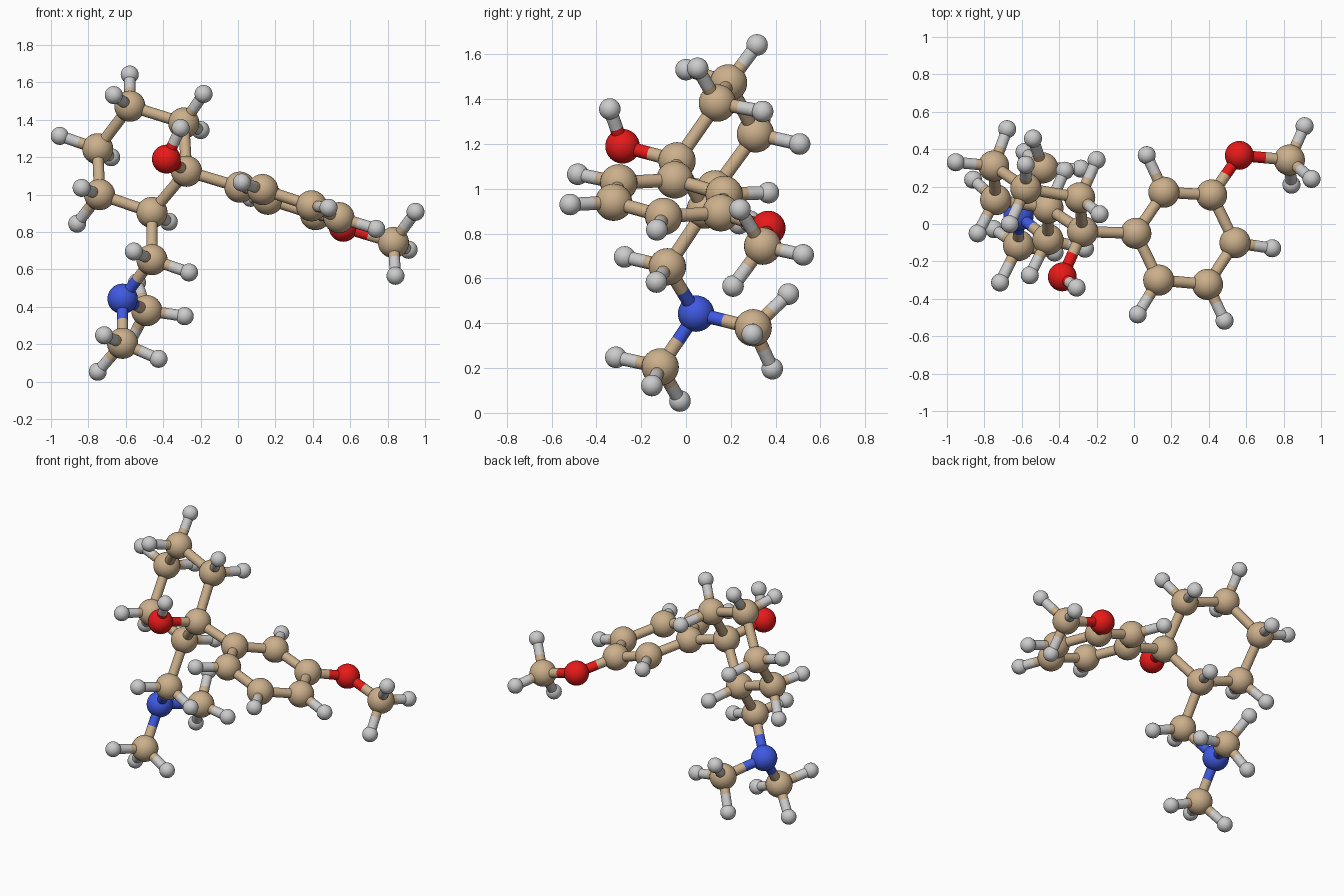
import bpy, bmesh
from mathutils import Vector

if "Cube" in bpy.data.objects:
    bpy.data.objects.remove(bpy.data.objects["Cube"])

BOND_RADIUS = 0.03
RADIUS = {"carbon": 0.083, "hydrogen": 0.048, "oxygen": 0.077, "nitrogen": 0.081}
COLOUR = {"carbon": (0.60, 0.43, 0.26, 1), "oxygen": (0.80, 0.01, 0.01, 1),
          "nitrogen": (0.05, 0.10, 0.75, 1)}

# Heavy atom centres: cyclohexane ring, aromatic ring, side groups
heavy = {
    "chair_1": (-.275, -.04, 1.125), "chair_2": (-.46, .085, .905),
    "chair_3": (-.74, .13, 1.0), "chair_4": (-.75, .31, 1.245),
    "chair_5": (-.578, .19, 1.473), "chair_6": (-.29, .14, 1.383),
    "flat_1": (.01, -.05, 1.04), "flat_2": (.132, -.3, 1.027),
    "flat_3": (.393, -.323, .94), "flat_4": (.54, -.1, .877),
    "flat_5": (.415, .155, .893), "flat_6": (.16, .17, .975),
    "hydroxyl_oxygen": (-.383, -.283, 1.19), "link": (-.46, -.083, .652),
    "nitrogen": (-.617, .045, .443), "methyl_low": (-.617, -.115, .205),
    "methyl_side": (-.488, .3, .38), "ether_oxygen": (.563, .367, .825),
    "methyl_ether": (.831, .342, .744),
}

# Hydrogen centres grouped by the atom that carries them
hydrogens = {
    "hydroxyl_oxygen": [(-.307, -.34, 1.356)],
    "chair_2": [(-.37, .285, .855)],
    "chair_3": [(-.836, -.05, 1.036), (-.86, .237, .845)],
    "chair_4": [(-.953, .33, 1.314), (-.678, .507, 1.2)],
    "chair_5": [(-.579, .317, 1.642), (-.664, 0, 1.532)],
    "chair_6": [(-.184, .052, 1.538), (-.2, .342, 1.345)],
    "link": [(-.557, -.274, .696), (-.262, -.132, .584)],
    "methyl_low": [(-.75, -.027, .053), (-.425, -.152, .122), (-.716, -.313, .248)],
    "methyl_side": [(-.285, .296, .35), (-.54, .457, .53), (-.585, .385, .197)],
    "methyl_ether": [(.949, .241, .908), (.842, .21, .566), (.912, .523, .705)],
    "flat_2": [(.02, -.483, 1.065)], "flat_3": [(.484, -.517, .93)],
    "flat_4": [(.739, -.13, .817)], "flat_6": [(.068, .368, .983)],
}

# Bonds: two closed rings, then the side groups
bonds = [(f"{ring}_{i + 1}", f"{ring}_{(i + 1) % 6 + 1}")
         for ring in ("chair", "flat") for i in range(6)]
bonds += [("chair_1", "flat_1"), ("chair_1", "hydroxyl_oxygen"), ("chair_2", "link"),
          ("link", "nitrogen"), ("nitrogen", "methyl_low"), ("nitrogen", "methyl_side"),
          ("flat_5", "ether_oxygen"), ("ether_oxygen", "methyl_ether")]

atoms = {}
for name, pos in heavy.items():
    kind = next((k for k in ("oxygen", "nitrogen") if k in name), "carbon")
    atoms[name] = (kind, Vector(pos))
for host, places in hydrogens.items():
    for i, pos in enumerate(places):
        name = f"{host}_hydrogen_{i + 1}"
        atoms[name] = ("hydrogen", Vector(pos))
        bonds.append((host, name))

materials = {}
for kind, colour in COLOUR.items():
    materials[kind] = bpy.data.materials.new(kind + "_colour")
    materials[kind].diffuse_color = colour


def make_mesh(name, kind, build):
    bm = bmesh.new()
    build(bm)
    mesh = bpy.data.meshes.new(name)
    bm.to_mesh(mesh)
    bm.free()
    mesh.shade_smooth()
    if kind in materials:
        mesh.materials.append(materials[kind])
    return mesh


def place(name, mesh, location):
    obj = bpy.data.objects.new(name, mesh)
    obj.location = location
    bpy.context.collection.objects.link(obj)
    return obj


# Atoms share one ball mesh per element
balls = {k: make_mesh(k + "_ball", k, lambda bm: bmesh.ops.create_uvsphere(
    bm, u_segments=32, v_segments=20, radius=r)) for k, r in RADIUS.items()}
for name, (kind, pos) in atoms.items():
    place(name + "_atom", balls[kind], pos)

# Unit rods, one per element colour
rods = {k: make_mesh(k + "_rod", k, lambda bm: bmesh.ops.create_cone(
    bm, cap_ends=False, segments=24, radius1=BOND_RADIUS, radius2=BOND_RADIUS,
    depth=1)) for k in RADIUS}


def half_bond(start, end):
    kind, a = atoms[start]
    half = (atoms[end][1] - a) / 2
    rod = place(f"bond_{start}_to_{end}", rods[kind], a + half / 2)
    rod.rotation_euler = half.to_track_quat('Z', 'Y').to_euler()
    rod.scale.z = half.length


# Each bond is two rods, coloured by the nearer atom
for a, b in bonds:
    half_bond(a, b)
    half_bond(b, a)

for m in bpy.data.materials:
    if m.users and not m.is_grease_pencil:
        m.use_nodes = True
        m.node_tree.nodes["Principled BSDF"].inputs["Base Color"].default_value = m.diffuse_color
